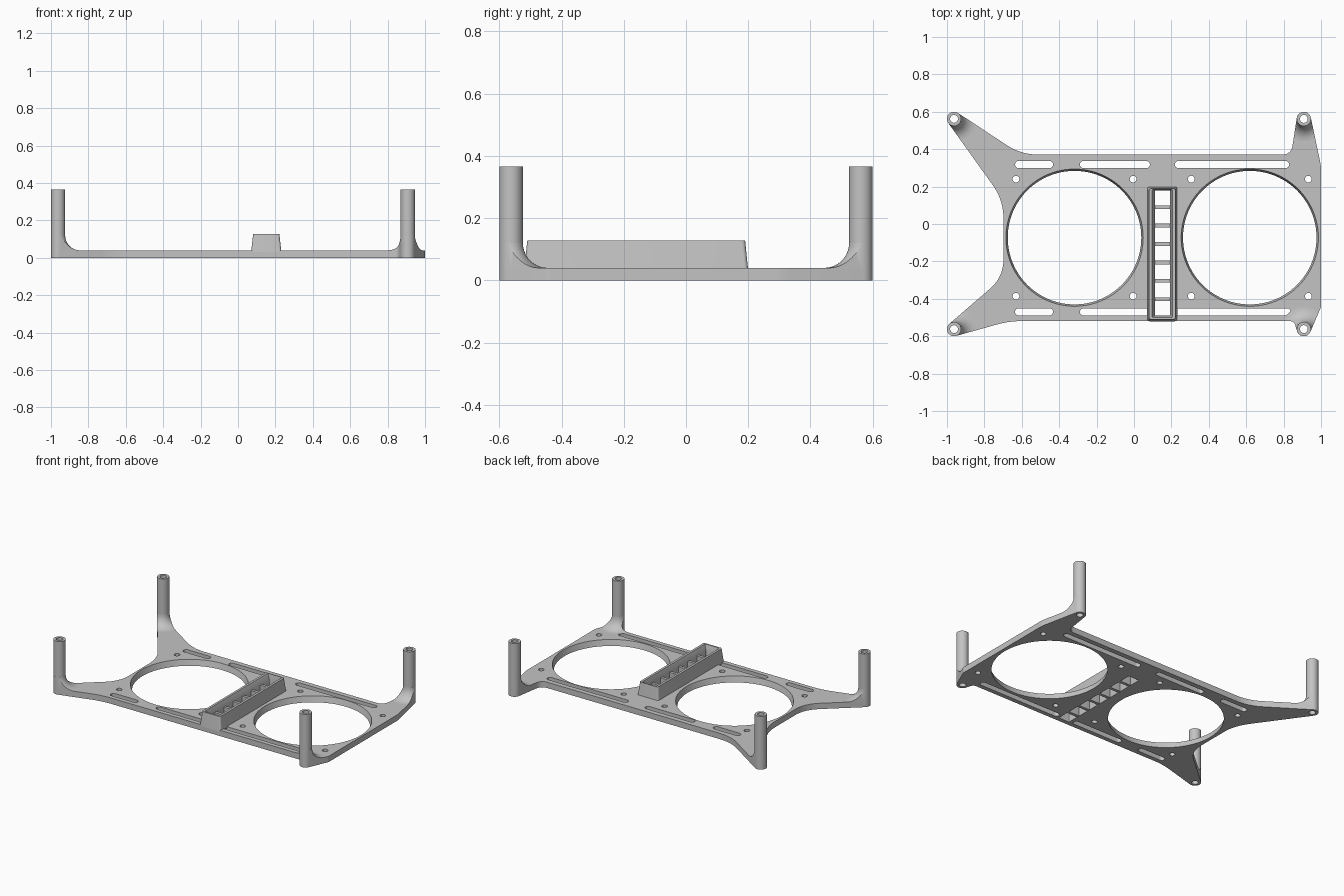
import bpy, bmesh, math
from mathutils import Vector

cube = bpy.data.objects.get("Cube")
if cube:
    bpy.data.objects.remove(cube, do_unlink=True)

GREY = (0.55, 0.55, 0.55, 1)
grey = bpy.data.materials.new("light_grey")
grey.use_nodes = True
grey.diffuse_color = GREY
grey.node_tree.nodes["Principled BSDF"].inputs["Base Color"].default_value = GREY

THICK = 0.04
POST_R, POST_H = 0.038, 0.365


def loft(name, rings, loop=False):
    """Bridge equal-length rings of points; cap the ends unless looped."""
    bm = bmesh.new()
    vs = [[bm.verts.new(p) for p in ring] for ring in rings]
    n = len(vs[0])
    pairs = list(zip(vs, vs[1:])) + ([(vs[-1], vs[0])] if loop else [])
    for a, b in pairs:
        for i in range(n):
            j = (i + 1) % n
            bm.faces.new((a[i], a[j], b[j], b[i]))
    if not loop:
        bm.faces.new(vs[0][::-1])
        bm.faces.new(vs[-1])
    bmesh.ops.recalc_face_normals(bm, faces=bm.faces)
    mesh = bpy.data.meshes.new(name)
    bm.to_mesh(mesh)
    bm.free()
    mesh.materials.append(grey)
    ob = bpy.data.objects.new(name, mesh)
    bpy.context.collection.objects.link(ob)
    return ob


def at(loop2d, z):
    return [(x, y, z) for x, y in loop2d]


def circle(cx, cy, r, n=32):
    return [(cx + r * math.cos(math.tau * i / n), cy + r * math.sin(math.tau * i / n)) for i in range(n)]


def fillet(a, p, b, r, n=8):
    """Points of a rounded corner at p between neighbours a and b."""
    a, p, b = Vector(a), Vector(p), Vector(b)
    u, v = (a - p).normalized(), (b - p).normalized()
    half = u.angle(v) / 2
    t = r / math.tan(half)
    c = p + (u + v).normalized() * (r / math.sin(half))
    s, e = p + u * t - c, p + v * t - c
    start = math.atan2(s.y, s.x)
    sweep = math.atan2(s.x * e.y - s.y * e.x, s.dot(e))
    return [(c.x + r * math.cos(start + sweep * i / n),
             c.y + r * math.sin(start + sweep * i / n)) for i in range(n + 1)]


def round_rect(x0, x1, y0, y1, r):
    c = [(x0, y0), (x1, y0), (x1, y1), (x0, y1)]
    return [q for i in range(4) for q in fillet(c[i - 1], c[i], c[(i + 1) % 4], r, 6)]


def boolean(ob, cutter, op):
    mod = ob.modifiers.new("cut", 'BOOLEAN')
    mod.object, mod.operation, mod.solver = cutter, op, 'EXACT'
    bpy.context.view_layer.objects.active = ob
    bpy.ops.object.modifier_apply(modifier=mod.name)
    bpy.data.objects.remove(cutter, do_unlink=True)


def tangent(p, c, sign):
    """Angle on the post circle where the line from p touches it."""
    d = Vector(p) - Vector(c)
    return math.atan2(d.y, d.x) + sign * math.acos(POST_R / d.length)


def on_post(c, a):
    return (c[0] + POST_R * math.cos(a), c[1] + POST_R * math.sin(a))


# Plate outline, counter-clockwise: posts (no radius) and rounded corners
BACK_L, BACK_R = (0.908, 0.562), (-0.962, 0.562)
FRONT_R, FRONT_L = (-0.962, -0.562), (0.908, -0.562)
path = [(BACK_L, 0), ((0.84, 0.371), 0.05), ((-0.604, 0.371), 0.3),
        (BACK_R, 0), ((-0.698, 0.128), 0.3), ((-0.698, -0.284), 0.2),
        (FRONT_R, 0), ((-0.668, -0.519), 0.5), ((0.856, -0.519), 0.03),
        (FRONT_L, 0), ((1.0, -0.444), 0.05), ((1.0, 0.31), 0.2)]
outline = []
for i, (p, r) in enumerate(path):
    (a, ra), (b, rb) = path[i - 1], path[(i + 1) % len(path)]
    if r:
        a = a if ra else on_post(a, tangent(p, a, -1))
        b = b if rb else on_post(b, tangent(p, b, 1))
        outline += fillet(a, p, b, r)
    else:
        s, e = tangent(a, p, 1), tangent(b, p, -1)
        sweep = (e - s) % math.tau
        outline += [on_post(p, s + sweep * k / 16) for k in range(17)]

plate = loft("base_plate", [at(outline, 0), at(outline, THICK)])

# Cutters: fan openings, screw holes, slots, post bores, vent
LOW, HIGH = -THICK, 2 * THICK
cuts = []


def cut(shape, top=None):
    cuts.append(loft("cutter", [at(shape, LOW), at(top or shape, HIGH)]))


for cx in (-0.318, 0.619):
    cut(circle(cx, -0.073, 0.347, 96), circle(cx, -0.073, 0.377, 96))
    for dx in (-0.313, 0.313):
        for dy in (-0.313, 0.313):
            cut(circle(cx + dx, -0.073 + dy, 0.018, 20))
for y, spans in ((0.318, ((-0.636, -0.433), (-0.289, 0.085), (0.219, 0.829))),
                 (-0.47, ((-0.636, -0.433), (-0.289, 0.09), (0.212, 0.838)))):
    for x0, x1 in spans:
        cut(round_rect(x0, x1, y - 0.019, y + 0.019, 0.0185))
for post in (BACK_L, BACK_R, FRONT_R, FRONT_L):
    cut(circle(*post, 0.03))
VENT = (0.112, 0.193, -0.49, 0.18)
cut(round_rect(*VENT, 0.004))
for c in cuts:
    boolean(plate, c, 'DIFFERENCE')
parts = [plate]

# Hollow posts with flared roots trimmed to the plate outline
names = {"back_left": BACK_L, "back_right": BACK_R, "front_right": FRONT_R, "front_left": FRONT_L}
for name, c in names.items():
    tube = [(POST_R, 0), (POST_R, POST_H), (0.021, POST_H), (0.021, 0)]
    parts.append(loft(name + "_post", [at(circle(*c, r), z) for r, z in tube], True))
    f = 0.08
    prof = [(0.03, THICK - 0.002), (POST_R + f, THICK - 0.002)]
    for k in range(11):
        a = k / 10 * math.pi / 2
        prof.append((POST_R + f * (1 - math.sin(a)), THICK + f * (1 - math.cos(a))))
    prof.append((0.03, THICK + f))
    flare = loft(name + "_post_flare", [at(circle(*c, r, 48), z) for r, z in prof], True)
    boolean(flare, loft("trim", [at(outline, -0.1), at(outline, 0.3)]), 'INTERSECT')
    parts.append(flare)

# Tapered vent housing with cross bars
parts.append(loft("vent_housing", [
    at(round_rect(0.07, 0.232, -0.52, 0.2, 0.012), 0.03),
    at(round_rect(0.081, 0.221, -0.51, 0.19, 0.012), 0.128),
    at(round_rect(0.097, 0.205, -0.5, 0.185, 0.004), 0.128),
    at(round_rect(*VENT, 0.004), 0.09),
    at(round_rect(*VENT, 0.004), 0.03)], True))
for i in range(6):
    y = 0.09 - i * 0.0985
    bar = round_rect(0.105, 0.2, y - 0.01, y + 0.01, 0.001)
    parts.append(loft("vent_bar_%d" % (i + 1), [at(bar, 0.001), at(bar, 0.09)]))

# Smooth curved walls, keep hard edges
bpy.ops.object.select_all(action='DESELECT')
for ob in parts:
    ob.select_set(True)
bpy.context.view_layer.objects.active = plate
bpy.ops.object.shade_smooth_by_angle(angle=math.radians(30))
